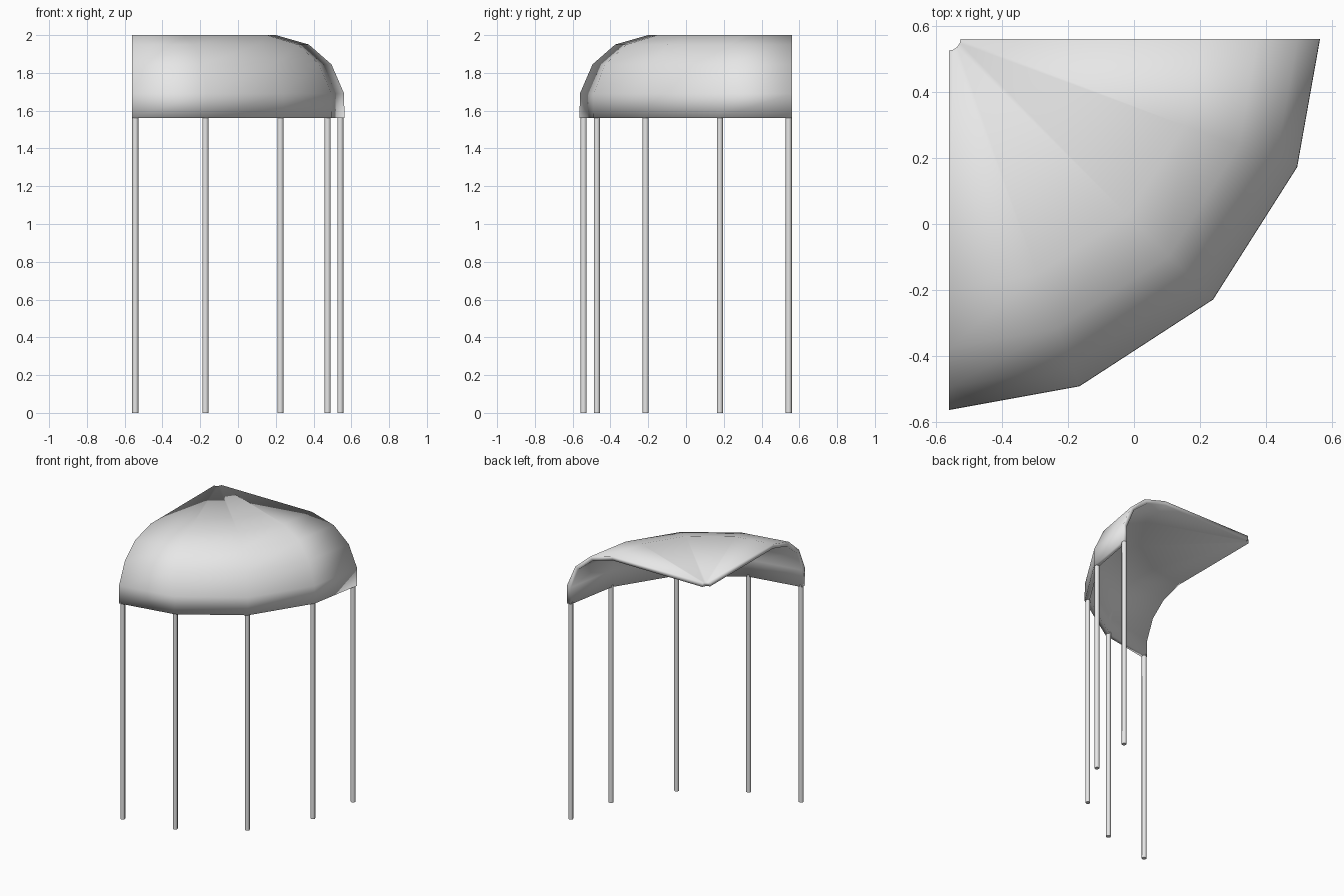
import bpy, bmesh
from math import radians, cos, sin
from mathutils import Vector

cube = bpy.data.objects.get("Cube")
if cube:
    bpy.data.objects.remove(cube)

grey = bpy.data.materials.new("light grey")
grey.use_nodes = True
grey.diffuse_color = (0.8, 0.8, 0.8, 1)
grey.node_tree.nodes["Principled BSDF"].inputs["Base Color"].default_value = (0.8, 0.8, 0.8, 1)

CORNER = Vector((-0.56, 0.56, 0))
ANGLES = [0, -20.2, -44.6, -69.4, -90]      # quarter-circle columns
LEG_RADIUS = 0.0165

# Canopy cross-sections as (radius, height), from the corner out to the rim
OUTER = [(0.035, 2.0), (0.76, 2.0), (0.935, 1.95), (1.055, 1.845), (1.122, 1.69), (1.123, 1.562)]
INNER = [(0.035, 1.97), (0.755, 1.97), (0.915, 1.925), (1.03, 1.83), (1.09, 1.685), (1.09, 1.562)]


def finish(bm, name):
    bmesh.ops.recalc_face_normals(bm, faces=bm.faces)
    mesh = bpy.data.meshes.new(name)
    bm.to_mesh(mesh)
    bm.free()
    obj = bpy.data.objects.new(name, mesh)
    bpy.context.collection.objects.link(obj)
    mesh.materials.append(grey)
    for poly in mesh.polygons:
        poly.use_smooth = True
    return obj


def direction(angle):
    return Vector((cos(radians(angle)), sin(radians(angle)), 0))


# Canopy: the closed shell profile swept through a quarter turn
bm = bmesh.new()
loops = []
for angle in ANGLES:
    loops.append([bm.verts.new(CORNER + direction(angle) * r + Vector((0, 0, z)))
                  for r, z in OUTER + INNER[::-1]])
count = len(loops[0])
for a, b in zip(loops, loops[1:]):
    for i in range(count):
        j = (i + 1) % count
        bm.faces.new((a[i], a[j], b[j], b[i]))
# Thin cut edges along the two straight sides
for loop in (loops[0], loops[-1]):
    for i in range(len(OUTER) - 1):
        bm.faces.new((loop[i], loop[i + 1], loop[count - 2 - i], loop[count - 1 - i]))
finish(bm, "canopy")

# Legs: one slim post under each rim corner
for n, angle in enumerate(ANGLES):
    foot = CORNER + direction(angle) * 1.102
    foot.x = max(foot.x, CORNER.x + LEG_RADIUS)
    foot.y = min(foot.y, CORNER.y - LEG_RADIUS)
    bm = bmesh.new()
    bmesh.ops.create_cone(bm, cap_ends=True, segments=8, radius1=LEG_RADIUS,
                          radius2=LEG_RADIUS, depth=1.575)
    bmesh.ops.translate(bm, verts=bm.verts, vec=foot + Vector((0, 0, 1.575 / 2)))
    leg = finish(bm, f"leg_{n + 1}")
    bpy.ops.object.select_all(action="DESELECT")
    leg.select_set(True)
    bpy.context.view_layer.objects.active = leg
    bpy.ops.object.shade_smooth_by_angle(angle=radians(60))
